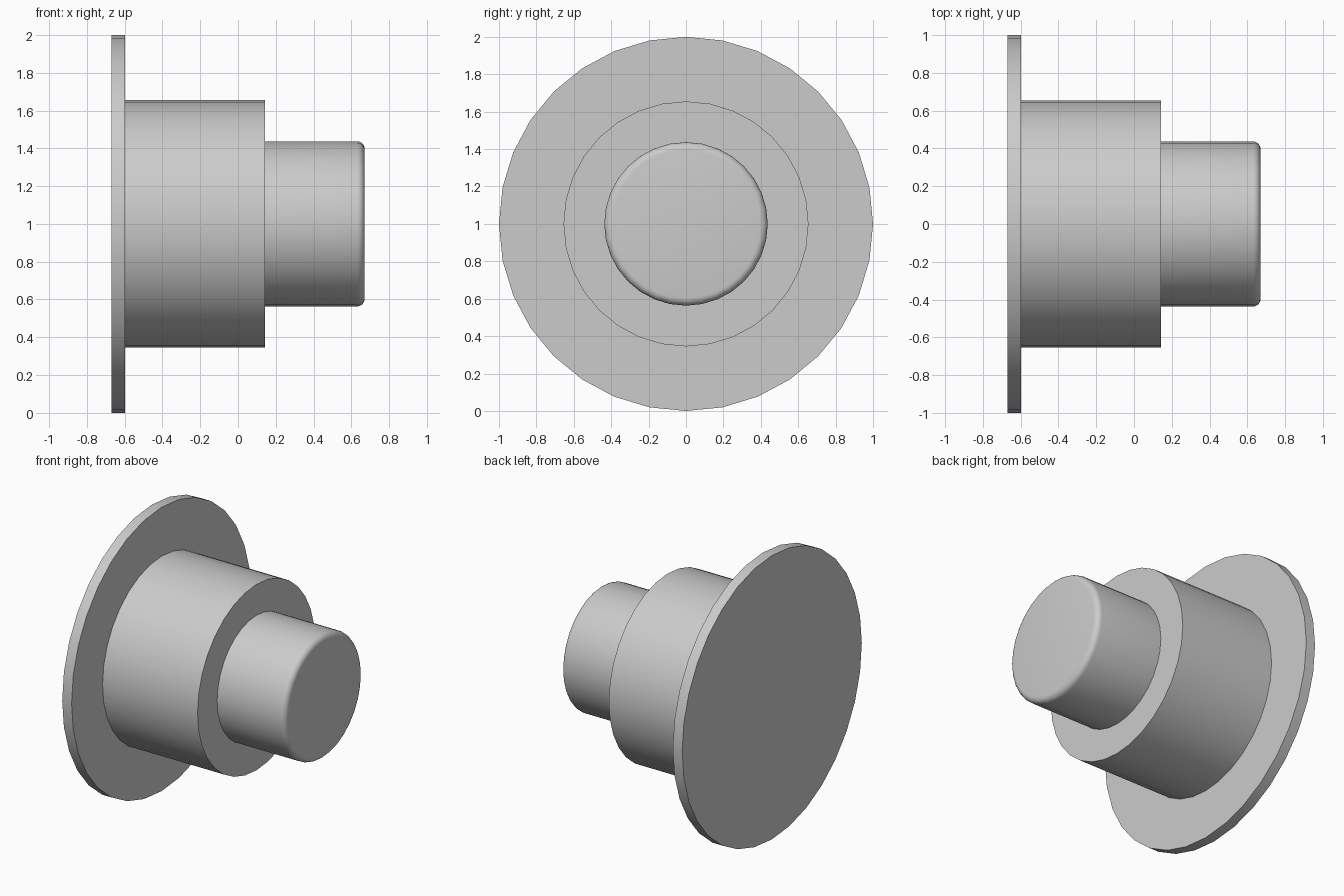
import bpy
from math import pi, radians

SIDES = 32

if "Cube" in bpy.data.objects:
    bpy.data.objects.remove(bpy.data.objects["Cube"], do_unlink=True)

# Single grey finish
grey = bpy.data.materials.new("plain grey")
grey.use_nodes = True
colour = (0.6, 0.6, 0.6, 1)
grey.diffuse_color = colour
grey.node_tree.nodes["Principled BSDF"].inputs["Base Color"].default_value = colour


def disc(name, x_start, x_end, radius):
    """Cylinder lying along x, on the shared axis at z = 1."""
    bpy.ops.mesh.primitive_cylinder_add(
        vertices=SIDES, radius=radius, depth=x_end - x_start,
        location=((x_start + x_end) / 2, 0, 1), rotation=(0, pi / 2, 0))
    obj = bpy.context.object
    obj.name = name
    obj.data.materials.append(grey)
    bpy.ops.object.transform_apply(location=False, rotation=True, scale=False)
    return obj


# Wide flange, main body and narrow knob, stepped along x
flange = disc("flange", -0.67, -0.597, 1.0)
body = disc("body", -0.597, 0.143, 0.655)
knob = disc("knob", 0.143, 0.67, 0.437)

# Rounded rim on the free end of the knob only
weights = knob.data.attributes.new("bevel_weight_edge", "FLOAT", "EDGE")
for edge in knob.data.edges:
    ends = [knob.data.vertices[i].co.x for i in edge.vertices]
    weights.data[edge.index].value = 1.0 if min(ends) > 0 else 0.0
rim = knob.modifiers.new("rounded rim", "BEVEL")
rim.limit_method = "WEIGHT"
rim.width = 0.04
rim.segments = 5

# Smooth sides with crisp steps
for obj in (flange, body, knob):
    bpy.ops.object.select_all(action="DESELECT")
    obj.select_set(True)
    bpy.context.view_layer.objects.active = obj
    for modifier in list(obj.modifiers):
        bpy.ops.object.modifier_apply(modifier=modifier.name)
    bpy.ops.object.shade_smooth_by_angle(angle=radians(35))
